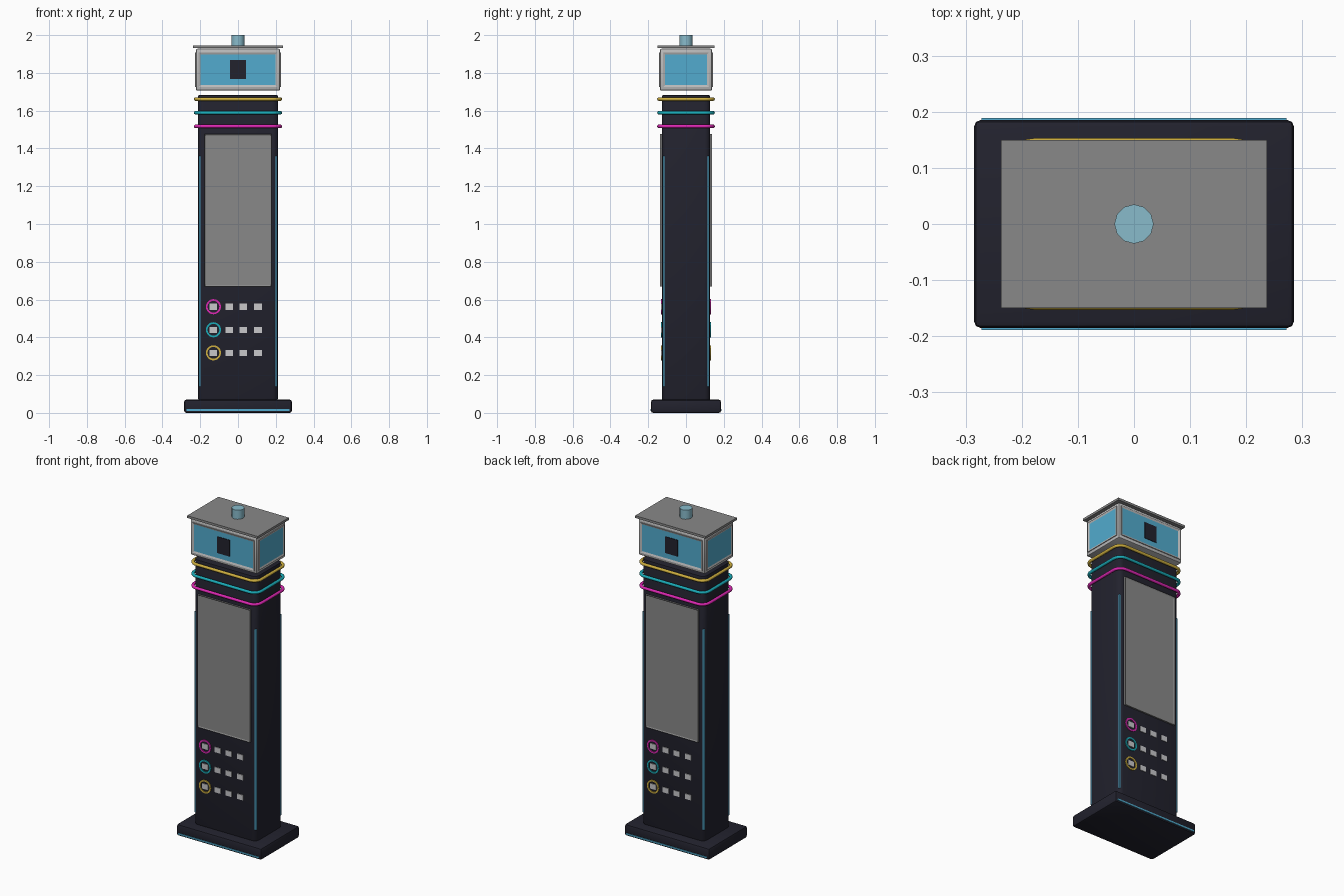
import bpy, bmesh, math
from mathutils import Matrix, Vector

cube = bpy.data.objects.get("Cube")
if cube:
    bpy.data.objects.remove(cube, do_unlink=True)


def material(name, rgb):
    m = bpy.data.materials.new(name)
    m.use_nodes = True
    m.diffuse_color = (*rgb, 1)
    m.node_tree.nodes["Principled BSDF"].inputs["Base Color"].default_value = (*rgb, 1)
    return m


NAVY = material("dark navy", (0.016, 0.016, 0.027))
GREY = material("mid grey", (0.25, 0.25, 0.25))
SILVER = material("silver", (0.5, 0.5, 0.5))
BLUE = material("sign blue", (0.085, 0.41, 0.62))
GLASS = material("pale blue glass", (0.25, 0.5, 0.6))
YELLOW = material("yellow", (0.62, 0.43, 0.05))
TEAL = material("teal", (0.01, 0.41, 0.48))
MAGENTA = material("magenta", (0.72, 0.02, 0.45))
PALE = material("pale grey", (0.58, 0.58, 0.6))


def turn(angle):
    return Matrix.Rotation(angle, 4, "Z")


def finish(name, bm, mats, angle=0, smooth=False):
    bm.transform(turn(angle))
    bmesh.ops.recalc_face_normals(bm, faces=bm.faces)
    mesh = bpy.data.meshes.new(name)
    bm.to_mesh(mesh)
    bm.free()
    for m in mats:
        mesh.materials.append(m)
    obj = bpy.data.objects.new(name, mesh)
    bpy.context.collection.objects.link(obj)
    if smooth:
        smooth_edges(obj)
    return obj


def smooth_edges(obj):
    bpy.ops.object.select_all(action="DESELECT")
    obj.select_set(True)
    bpy.context.view_layer.objects.active = obj
    bpy.ops.object.shade_smooth_by_angle(angle=math.radians(40))


def box_mesh(centre, half):
    bm = bmesh.new()
    bmesh.ops.create_cube(bm, size=2)
    bm.transform(Matrix.Translation(centre) @ Matrix.Diagonal((*half, 1)))
    return bm


def box(name, centre, half, mat, bevel=0, corner=0, angle=0):
    """Box with optional rounded upright corners and a small bevel on the other edges."""
    bm = box_mesh(centre, half)
    if corner:
        upright = [e for e in bm.edges
                   if abs(e.verts[0].co.z - e.verts[1].co.z) > half[2]]
        bmesh.ops.bevel(bm, geom=upright, offset=corner, segments=5,
                        profile=0.5, affect="EDGES")
        edges = [e for e in bm.edges
                 if abs(e.verts[0].co.z - e.verts[1].co.z) < half[2]]
    else:
        edges = list(bm.edges)
    if bevel:
        bmesh.ops.bevel(bm, geom=edges, offset=bevel, segments=2,
                        profile=0.5, affect="EDGES")
    return finish(name, bm, [mat], angle, smooth=bool(bevel or corner))


def framed_panel(name, z, front, half_w, half_h, border, frame, panel, angle):
    """Raised frame with a sunken panel, facing -y before it is turned."""
    bm = box_mesh((0, -front + 0.01, z), (half_w, 0.01, half_h))
    face = min(bm.faces, key=lambda f: f.calc_center_median().y)
    bmesh.ops.inset_region(bm, faces=[face], thickness=border)
    bmesh.ops.translate(bm, verts=face.verts, vec=(0, 0.004, 0))
    face.material_index = 1
    return finish(name, bm, [frame, panel], angle)


def rounded_hoop(name, z, hx, hy, radius, tube, mat):
    """Round tube bent into a rounded rectangle."""
    path = []
    for i, (sx, sy) in enumerate([(1, 1), (-1, 1), (-1, -1), (1, -1)]):
        for k in range(7):
            a = math.pi / 2 * (i + k / 6)
            path.append((sx * (hx - radius) + radius * math.cos(a),
                         sy * (hy - radius) + radius * math.sin(a), z, 1))
    curve = bpy.data.curves.new(name, "CURVE")
    curve.dimensions = "3D"
    curve.bevel_depth = tube
    curve.bevel_resolution = 3
    spline = curve.splines.new("POLY")
    spline.points.add(len(path) - 1)
    for point, co in zip(spline.points, path):
        point.co = co
    spline.use_cyclic_u = True
    curve.materials.append(mat)
    obj = bpy.data.objects.new(name, curve)
    bpy.context.collection.objects.link(obj)
    bpy.ops.object.select_all(action="DESELECT")
    obj.select_set(True)
    bpy.context.view_layer.objects.active = obj
    bpy.ops.object.convert(target="MESH")
    smooth_edges(bpy.context.view_layer.objects.active)


def flat_ring(name, x, z, y, outer, inner, mat, angle):
    """Thin flat ring facing -y."""
    bm = bmesh.new()
    count = 32
    rows = []
    for r, yy in [(outer, y + 0.01), (outer, y), (inner, y), (inner, y + 0.01)]:
        rows.append([bm.verts.new((x + r * math.cos(math.tau * k / count), yy,
                                   z + r * math.sin(math.tau * k / count)))
                     for k in range(count)])
    for i in range(4):
        a, b = rows[i], rows[(i + 1) % 4]
        for k in range(count):
            n = (k + 1) % count
            bm.faces.new((a[k], a[n], b[n], b[k]))
    finish(name, bm, [mat], angle, smooth=True)


# Plinth and column
box("base", (0, 0, 0.035), (0.285, 0.185, 0.035), NAVY, bevel=0.011)
box("column", (0, 0, 0.876), (0.212, 0.128, 0.806), NAVY, bevel=0.006, corner=0.03)

# Light strips in the column corners
for sx in (-1, 1):
    for sy in (-1, 1):
        box("corner_light", (sx * 0.202, sy * 0.118, 0.75), (0.005, 0.005, 0.61), BLUE)

# Coloured hoops round the neck
for label, z, mat in [("yellow", 1.661, YELLOW), ("teal", 1.589, TEAL),
                      ("magenta", 1.517, MAGENTA)]:
    rounded_hoop(label + "_hoop", z, 0.225, 0.144, 0.048, 0.009, mat)

# Sign head, roof and cap
box("sign_box", (0, 0, 1.817), (0.223, 0.138, 0.111), SILVER, bevel=0.008)
box("roof", (0, 0, 1.938), (0.237, 0.15, 0.007), GREY)
bm = bmesh.new()
bmesh.ops.create_cone(bm, cap_ends=True, segments=12, radius1=0.035, radius2=0.035,
                      depth=0.06, matrix=Matrix.Translation((0, 0, 1.97)))
finish("roof_cap", bm, [GLASS], smooth=True)
for side in (0, 1):
    framed_panel("end_sign", 1.817, 0.228, 0.122, 0.092, 0.016, SILVER, BLUE,
                 math.pi * (side + 0.5))

# Everything shared by the front and back
for side, angle in [("front", 0), ("back", math.pi)]:
    box(side + "_base_light", (0, -0.185, 0.015), (0.272, 0.004, 0.005), BLUE, angle=angle)
    framed_panel(side + "_screen", 1.073, 0.137, 0.177, 0.403, 0.009, GREY, GREY, angle)
    framed_panel(side + "_sign", 1.817, 0.143, 0.208, 0.092, 0.015, SILVER, BLUE, angle)
    # Plain emblem plate
    box(side + "_sign_plate", (0, -0.140, 1.817), (0.042, 0.002, 0.05), NAVY, angle=angle)
    # Button rows with plain label plates
    for z, mat in [(0.562, MAGENTA), (0.44, TEAL), (0.318, YELLOW)]:
        flat_ring(side + "_button_ring", -0.13, z, -0.133, 0.04, 0.031, mat, angle)
        for x in (-0.13, -0.046, 0.028, 0.106):
            box(side + "_label_plate", (x, -0.129, z), (0.02, 0.003, 0.016), PALE,
                angle=angle)
